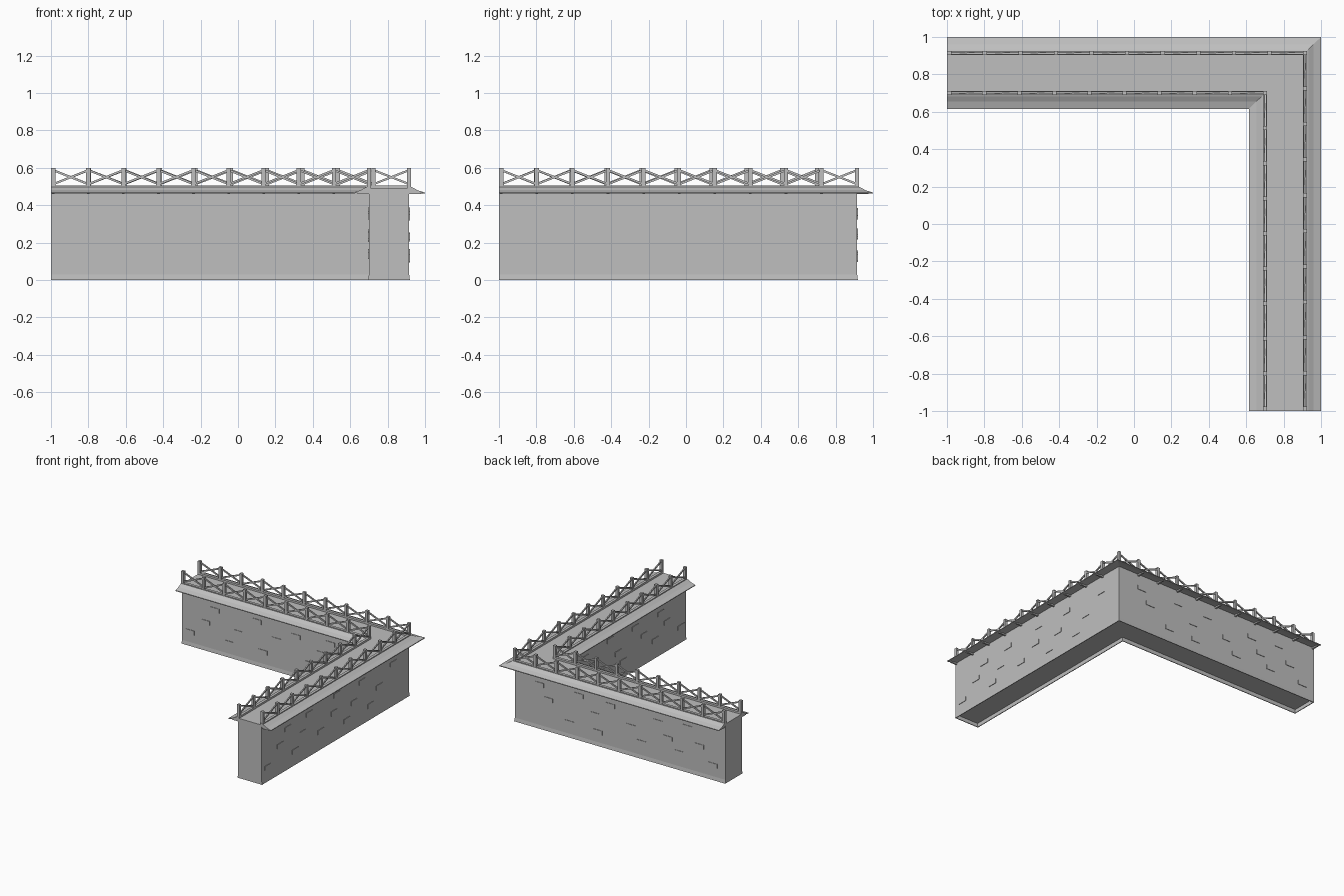
import bpy, bmesh, math, random
from mathutils import Vector, Matrix

if "Cube" in bpy.data.objects:
    bpy.data.objects.remove(bpy.data.objects["Cube"])
random.seed(4)

INNER, OUTER = 0.70, 0.915      # wall faces, measured as the offset u
END = -1.0                      # free end of both arms
DECK = 0.49

stone = bpy.data.materials.new("light_grey")
stone.use_nodes = True
grey = (0.52, 0.52, 0.52, 1)
stone.diffuse_color = grey
stone.node_tree.nodes["Principled BSDF"].inputs["Base Color"].default_value = grey


def finish(name, bm):
    bmesh.ops.recalc_face_normals(bm, faces=bm.faces)
    mesh = bpy.data.meshes.new(name)
    bm.to_mesh(mesh)
    bm.free()
    mesh.materials.append(stone)
    ob = bpy.data.objects.new(name, mesh)
    bpy.context.collection.objects.link(ob)
    return ob


def sweep(name, profile):
    """Sweep a closed (u, z) profile along the mitred corner path."""
    bm = bmesh.new()
    rings = [[bm.verts.new(place(u, z)) for u, z in profile] for place in (
        lambda u, z: (END, u, z), lambda u, z: (u, u, z), lambda u, z: (u, END, z))]
    n = len(profile)
    for a, b in zip(rings, rings[1:]):
        for i in range(n):
            j = (i + 1) % n
            bm.faces.new((a[i], a[j], b[j], b[i]))
    bm.faces.new(rings[0])
    bm.faces.new(rings[-1])
    return finish(name, bm)


def box(bm, centre, size, tilt=0):
    """Box on the back arm, tilted in its xz plane."""
    m = (Matrix.Translation(centre) @ Matrix.Rotation(tilt, 4, 'Y')
         @ Matrix.Diagonal((*size, 1)))
    bmesh.ops.create_cube(bm, size=1, matrix=m)


def both_arms(name, build):
    """Build a part on the back arm and its mirror image on the right arm."""
    for arm in ("back", "right"):
        bm = bmesh.new()
        build(bm)
        if arm == "right":
            for v in bm.verts:
                v.co.x, v.co.y = v.co.y, v.co.x
        finish(f"{arm}_{name}", bm)


# Wall body, with a shallow hollow skirt at its foot
sweep("wall", [(INNER, 0.03), (OUTER, 0.03), (OUTER, DECK), (INNER, DECK)])
for name, u, out in (("inner_skirt", INNER, -1), ("outer_skirt", OUTER, 1)):
    sweep(name, [(u, 0.03), (u + out * 0.004, 0), (u - out * 0.002, 0), (u - out * 0.004, 0.03)])
bm = bmesh.new()
box(bm, (END + 0.003, (INNER + OUTER) / 2, 0.015), (0.006, OUTER - INNER, 0.03))
box(bm, ((INNER + OUTER) / 2, END + 0.003, 0.015), (OUTER - INNER, 0.006, 0.03))
finish("skirt_ends", bm)

# Curved eaves and the kerbs under the railings
for name, u, out in (("inner", INNER, -1), ("outer", OUTER, 1)):
    sweep(name + "_eave", [(u + out * d, z) for d, z in (
        (-0.005, 0.503), (0.018, 0.495), (0.045, 0.480), (0.084, 0.468),
        (0.084, 0.462), (0.04, 0.470), (-0.005, 0.475))])
    sweep(name + "_kerb", [(u + d, z) for d, z in (
        (-0.011, 0.48), (0.011, 0.48), (0.011, 0.505), (-0.011, 0.505))])

# Railings: posts with crossed braces, and brackets below the eaves
for side, u, out, bays in (("inner", INNER, -1, 9), ("outer", OUTER, 1, 10)):
    first = END + 0.012
    step = (u - first) / bays

    def railing(bm):
        for i in range(bays + 1):
            box(bm, (first + i * step, u, 0.55), (0.022, 0.022, 0.10))
        for i in range(bays):
            for k in (-1, 1):
                box(bm, (first + (i + 0.5) * step, u + k * 0.003, 0.55),
                    (math.hypot(step, 0.075), 0.009, 0.011), k * math.atan2(0.075, step))

    def brackets(bm):
        for i in range(bays):
            box(bm, (first + i * step, u + out * 0.03, 0.466), (0.014, 0.06, 0.012))

    both_arms(side + "_railing", railing)
    both_arms(side + "_brackets", brackets)

    # Scattered raised stones, three staggered courses
    def stones(bm):
        for row, z in enumerate((0.13, 0.24, 0.35)):
            for i in range(5):
                x = -0.9 + i * 0.34 + row * 0.11 + random.uniform(-0.05, 0.05)
                if x < u - 0.08:
                    box(bm, (x, u + out * 0.001, z + random.uniform(-0.02, 0.02)),
                        (0.08, 0.006, 0.035))

    both_arms(side + "_raised_stones", stones)
